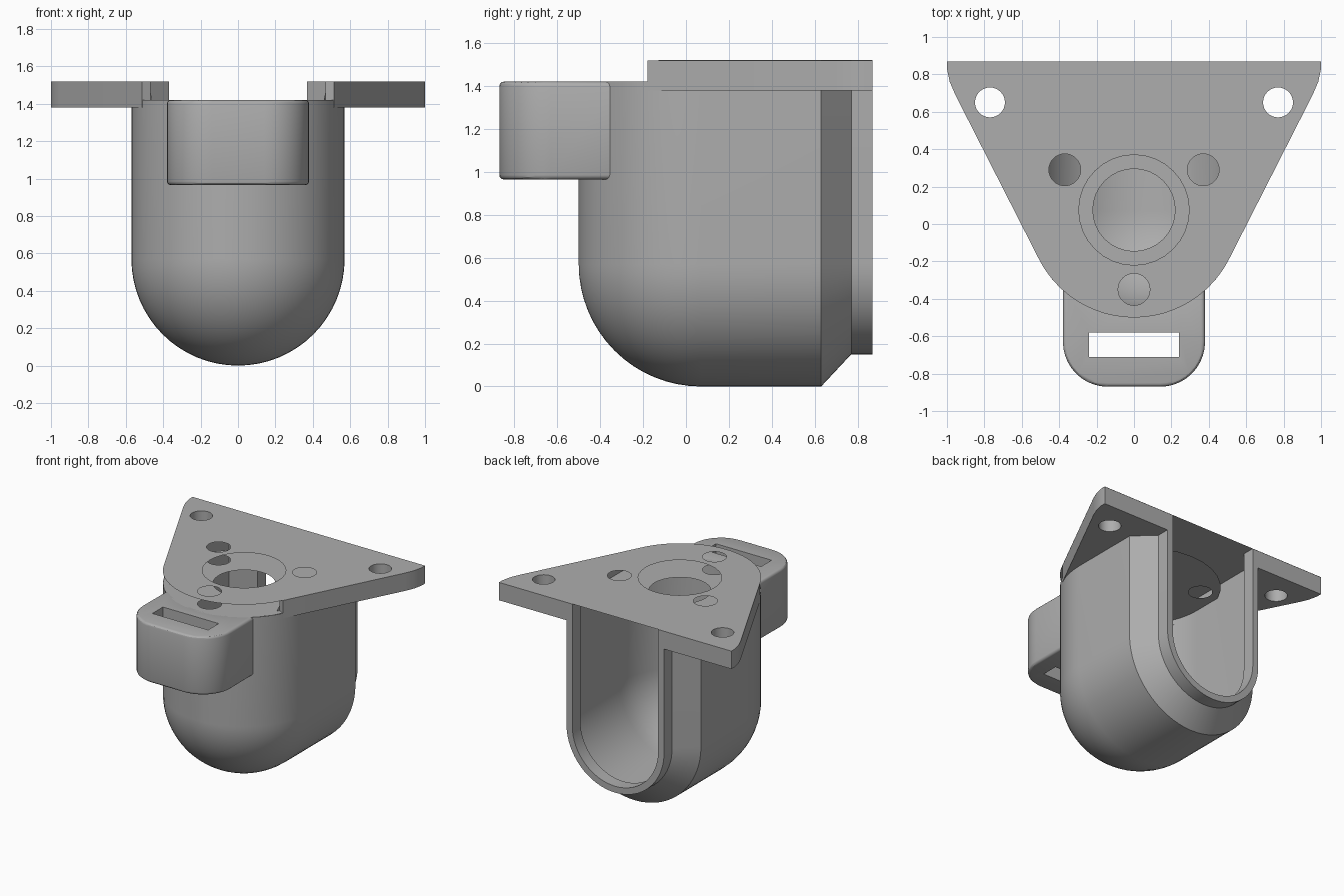
import bpy, bmesh
from math import radians, sin, cos, pi

if "Cube" in bpy.data.objects:
    bpy.data.objects.remove(bpy.data.objects["Cube"])

grey = bpy.data.materials.new("plain grey")
grey.use_nodes = True
GREY = (0.42, 0.42, 0.42, 1)
grey.diffuse_color = GREY
grey.node_tree.nodes["Principled BSDF"].inputs["Base Color"].default_value = GREY

CY = 0.07                      # centre of the round nose
OUTER, INNER = 0.57, 0.52      # shell radii
MOUTH_OUT, MOUTH_IN = 0.42, 0.37
TOP, LEDGE, UNDER = 1.52, 1.42, 1.38
BACK = 0.87


def arc(cx, cy, r, a0, a1, n=24):
    angles = [radians(a0 + (a1 - a0) * i / n) for i in range(n + 1)]
    return [(cx + r * cos(a), cy + r * sin(a)) for a in angles]


def mirror_x(points):
    return [(-x, y) for x, y in reversed(points)]


def finish(obj, angle=30):
    bpy.ops.object.select_all(action='DESELECT')
    bpy.context.view_layer.objects.active = obj
    obj.select_set(True)
    if not obj.data.materials:
        obj.data.materials.append(grey)
    bpy.ops.object.shade_smooth_by_angle(angle=radians(angle))


def mesh_object(name, bm):
    mesh = bpy.data.meshes.new(name)
    bm.to_mesh(mesh)
    bm.free()
    obj = bpy.data.objects.new(name, mesh)
    bpy.context.collection.objects.link(obj)
    return obj


def flat_shape(name, outlines, z0, z1):
    """Filled outline with holes, from z0 to z1 (a single sheet if equal)."""
    curve = bpy.data.curves.new(name, 'CURVE')
    curve.dimensions = '2D'
    curve.fill_mode = 'BOTH'
    curve.extrude = (z1 - z0) / 2
    for points in outlines:
        spline = curve.splines.new('POLY')
        spline.points.add(len(points) - 1)
        for p, (x, y) in zip(spline.points, points):
            p.co = (x, y, 0, 1)
        spline.use_cyclic_u = True
    obj = bpy.data.objects.new(name, curve)
    obj.location.z = (z0 + z1) / 2
    bpy.context.collection.objects.link(obj)
    bpy.ops.object.select_all(action='DESELECT')
    bpy.context.view_layer.objects.active = obj
    obj.select_set(True)
    bpy.ops.object.convert(target='MESH')
    obj = bpy.context.object
    finish(obj)
    return obj


def circle(x, y, r):
    return arc(x, y, r, 0, 360, 32)[:-1]


def prism(name, points, z0, z1):
    bm = bmesh.new()
    face = bm.faces.new([bm.verts.new((x, y, z0)) for x, y in points])
    new = bmesh.ops.extrude_face_region(bm, geom=[face])["geom"]
    bmesh.ops.translate(bm, vec=(0, 0, z1 - z0),
                        verts=[v for v in new if isinstance(v, bmesh.types.BMVert)])
    bmesh.ops.recalc_face_normals(bm, faces=bm.faces)
    return mesh_object(name, bm)


# Hollow shell: U sections lofted from the round nose to the open mouth and back inside
def section(r, y, top):
    lower = arc(0, OUTER, r, 180, 360, 32)
    return [(x, y, z) for x, z in [(-r, top)] + lower + [(r, top)]]


def nose(r):
    steps = [radians(90 * i / 16) for i in range(17)]
    return [(r * sin(a), CY - r * cos(a)) for a in steps]


rings = [section(r, y, LEDGE) for r, y in nose(OUTER)]
rings += [section(r, y, LEDGE) for r, y in
          ((OUTER, 0.63), (MOUTH_OUT, 0.77), (MOUTH_OUT, BACK))]
rings += [section(r, y, TOP) for r, y in
          ((MOUTH_IN, BACK), (MOUTH_IN, 0.77), (INNER, 0.63))]
rings += [section(r, y, TOP if y > -0.16 else LEDGE) for r, y in reversed(nose(INNER))]

bm = bmesh.new()
loops = [[bm.verts.new(p) for p in ring] for ring in rings]
for a, b in zip(loops, loops[1:]):
    for i in range(len(a) - 1):
        bm.faces.new((a[i], a[i + 1], b[i + 1], b[i]))
bmesh.ops.remove_doubles(bm, verts=bm.verts, dist=0.0005)
bmesh.ops.recalc_face_normals(bm, faces=bm.faces)
# the outer skin must face outward
probe = max(bm.faces, key=lambda f: f.calc_center_median().x)
if probe.normal.x < 0:
    bmesh.ops.reverse_faces(bm, faces=bm.faces)
finish(mesh_object("shell", bm))

# Mounting flange: thin cover sheet over two solid wings
corner = [(0.955, 0.69), (0.985, 0.76), (1, 0.83), (1, BACK)]
outline = arc(0, CY, OUTER, -154, -26) + corner + mirror_x(corner)
small_holes = [circle(x, y, 0.085) for x, y in ((-0.37, 0.29), (0.37, 0.29), (0, -0.35))]
screw_holes = [circle(s * 0.77, 0.65, 0.08) for s in (-1, 1)]
flat_shape("cover_sheet", [outline, circle(0, 0.075, 0.295)] + small_holes + screw_holes,
           TOP, TOP)

wing = [(MOUTH_IN, BACK), (MOUTH_IN, 0.77), (INNER, 0.63)]
wing += arc(0, CY, INNER, 0, -26, 6) + arc(0, CY, OUTER, -26, -26, 1)[:1] + corner
flat_shape("left_wing", [wing, screw_holes[1]], UNDER, TOP - 0.001)
flat_shape("right_wing", [mirror_x(wing), screw_holes[0]], UNDER, TOP - 0.001)

# Round inner ledge below the cover
flat_shape("inner_ledge", [circle(0, CY, OUTER), circle(0, 0.075, 0.22)] + small_holes,
           LEDGE, LEDGE)

# Strap lug on the front, with a slot through it
side = arc(0.14, -0.63, 0.24, -90, 0, 10)
lug_outline = side + arc(0, CY, 0.535, -45, -135, 16) + mirror_x(side)
lug = prism("strap_lug", lug_outline, 0.965, LEDGE)
cutter = prism("slot_cutter", [(-0.24, -0.71), (0.24, -0.71), (0.24, -0.58), (-0.24, -0.58)],
               0.8, 1.6)
cutter.hide_render = True
lug.data.materials.append(grey)
bevel = lug.modifiers.new("Rounded edges", 'BEVEL')
bevel.width = 0.02
bevel.segments = 3
bevel.limit_method = 'ANGLE'
bevel.angle_limit = radians(50)
cut = lug.modifiers.new("Slot", 'BOOLEAN')
cut.operation = 'DIFFERENCE'
cut.solver = 'EXACT'
cut.object = cutter
bpy.ops.object.select_all(action='DESELECT')
bpy.context.view_layer.objects.active = lug
lug.select_set(True)
for name in ("Rounded edges", "Slot"):
    bpy.ops.object.modifier_apply(modifier=name)
bpy.data.objects.remove(cutter)
finish(lug)
